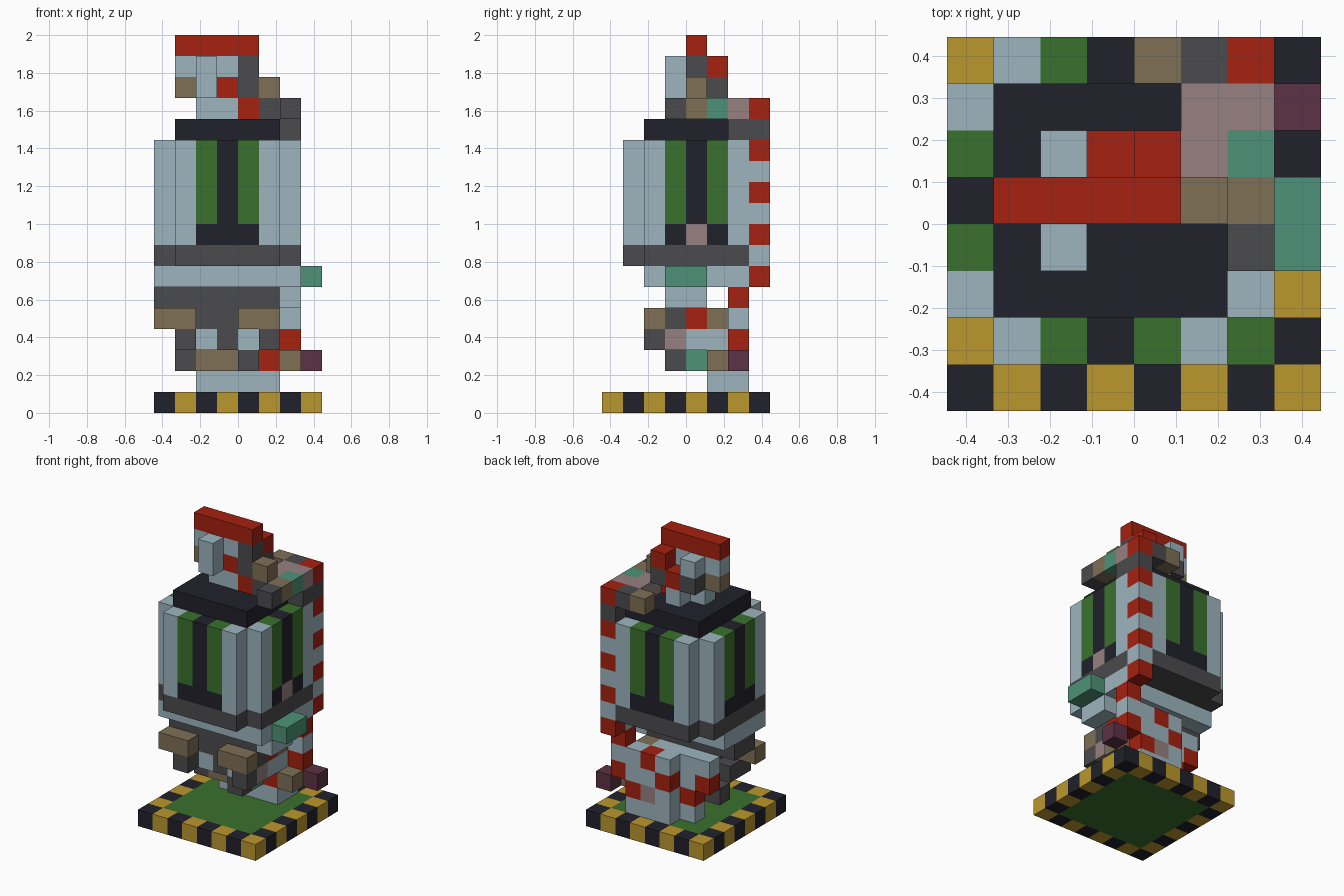
import bpy, bmesh
from mathutils import Vector

old = bpy.data.objects.get("Cube")
if old:
    bpy.data.objects.remove(old, do_unlink=True)

UNIT = 2 / 18
PALETTE = {
    "R": ("red", (0.38, 0.015, 0.005)),
    "L": ("pale_blue", (0.34, 0.46, 0.52)),
    "G": ("green", (0.042, 0.165, 0.027)),
    "K": ("near_black", (0.015, 0.015, 0.024)),
    "Y": ("yellow", (0.50, 0.31, 0.026)),
    "T": ("tan", (0.21, 0.16, 0.09)),
    "A": ("grey", (0.07, 0.07, 0.077)),
    "E": ("teal", (0.076, 0.29, 0.19)),
    "P": ("dusty_pink", (0.31, 0.22, 0.22)),
    "W": ("wine", (0.107, 0.032, 0.058)),
}
KEYS = list(PALETTE)
materials = []
for name, rgb in PALETTE.values():
    mat = bpy.data.materials.new(name)
    mat.use_nodes = True
    mat.diffuse_color = (*rgb, 1)
    bsdf = mat.node_tree.nodes["Principled BSDF"]
    bsdf.inputs["Base Color"].default_value = (*rgb, 1)
    bsdf.inputs["Roughness"].default_value = 0.9
    materials.append(mat)

parts = {}   # part name -> {cell: colour key}


def cell(part, x, y, z, key):
    parts.setdefault(part, {})[(x, y, z)] = key


def row(part, y, z, keys, top=None):
    """Blocks along x, one letter per block, a dot leaves a gap."""
    for level in range(z, (top or z) + 1):
        for x, key in enumerate(keys):
            if key != ".":
                cell(part, x, y, level, key)


# Base: green slab with a chequered hazard border
for x in range(8):
    for y in range(8):
        border = x in (0, 7) or y in (0, 7)
        cell("base", x, y, 0, "KY"[(x + y) % 2] if border else "G")

# Body: cut-corner drum with striped panels over a grey belt
for x in range(7):
    for y in range(1, 8):
        near, far = sorted((abs(x - 3), abs(y - 4)))
        if near == 3:
            continue
        cell("belt", x, y, 7, "A")
        for z in range(8, 13):
            key = "KGL"[near] if far == 3 else "K"
            cell("body", x, y, z, "K" if z == 8 and near < 2 else key)
cell("body", 6, 4, 8, "P")

# Lid
for y in range(2, 7):
    row("lid", y, 13, ".KKKKK")

# Striped pole on the back corner
for z in range(6, 13):
    cell("pole", 6, 7, z, "RL"[z % 2])
cell("pole", 6, 7, 14, "R")
for z in (3, 5):
    cell("pole", 6, 6, z, "R")
cell("pole", 6, 6, 4, "L")
for y in (6, 7):
    cell("pole", 6, y, 13, "A")

# Arm that leads from the pole across the lid
row("arm", 7, 14, "....TA")
row("arm", 6, 14, ".....PP")
row("arm", 5, 14, ".....PE")
row("arm", 4, 14, ".....AT")
row("arm", 3, 14, "......A")
cell("arm", 5, 4, 15, "T")

# Head with flat hat
row("head", 4, 14, "..LLR")
row("head", 4, 15, ".TLRA")
row("head", 4, 16, ".LLLA")
row("head", 3, 15, "..L", 16)
row("head", 5, 14, "...L")
row("head", 5, 15, "..ARA")
row("head", 5, 16, "..L.R")
row("hat", 4, 17, ".RRRR")

# Waist under the belt, with a teal handle
for y in range(2, 6):
    row("waist", y, 6, "LLLLLLL")
cell("waist", 6, 6, 6, "L")
for y in (3, 4):
    cell("handle", 7, y, 6, "E")
    row("hips", y, 5, "AAAAAAL")

# Lower frame and front fists
row("fists", 2, 4, "TT..TT")
row("fists", 2, 3, ".A...A")
row("frame", 3, 4, "..AAAA")
row("frame", 4, 4, "..AAAR")
row("frame", 5, 4, ".LLLLT")
row("frame", 6, 4, "...LRL")
row("frame", 3, 3, ".ALALP")
row("frame", 4, 3, "..LALL")
row("frame", 5, 3, ".RLLLL")
row("frame", 6, 3, "...RLL")

# Feet and small side blocks
row("feet", 3, 2, "....A")
row("feet", 4, 2, ".ATTE")
row("feet", 5, 2, "..RLLRT")
row("feet", 6, 2, "...LPR")
row("feet", 5, 1, "..LLLL")
row("feet", 6, 1, "...LLL")
cell("side_block", 7, 6, 2, "W")


# Build each part from the exposed sides of its blocks
filled = {c for cells in parts.values() for c in cells}
AXES = [Vector(a) for a in ((1, 0, 0), (0, 1, 0), (0, 0, 1))]


def build(name, cells):
    bm = bmesh.new()
    for pos, key in cells.items():
        centre = Vector(pos) + Vector((-3.5, -3.5, 0.5))
        for i in range(3):
            for sign in (-1, 1):
                n = AXES[i] * sign
                if tuple(int(a + b) for a, b in zip(pos, n)) in filled:
                    continue
                u = AXES[(i + 1) % 3] / 2
                v = AXES[(i + 2) % 3] / 2 * sign
                mid = centre + n / 2
                corners = (mid - u - v, mid + u - v, mid + u + v, mid - u + v)
                face = bm.faces.new([bm.verts.new(c * UNIT) for c in corners])
                face.material_index = KEYS.index(key)
    bmesh.ops.remove_doubles(bm, verts=bm.verts, dist=UNIT / 100)
    mesh = bpy.data.meshes.new(name)
    bm.to_mesh(mesh)
    bm.free()
    for mat in materials:
        mesh.materials.append(mat)
    bpy.context.collection.objects.link(bpy.data.objects.new(name, mesh))


for name, cells in parts.items():
    build(name, cells)
